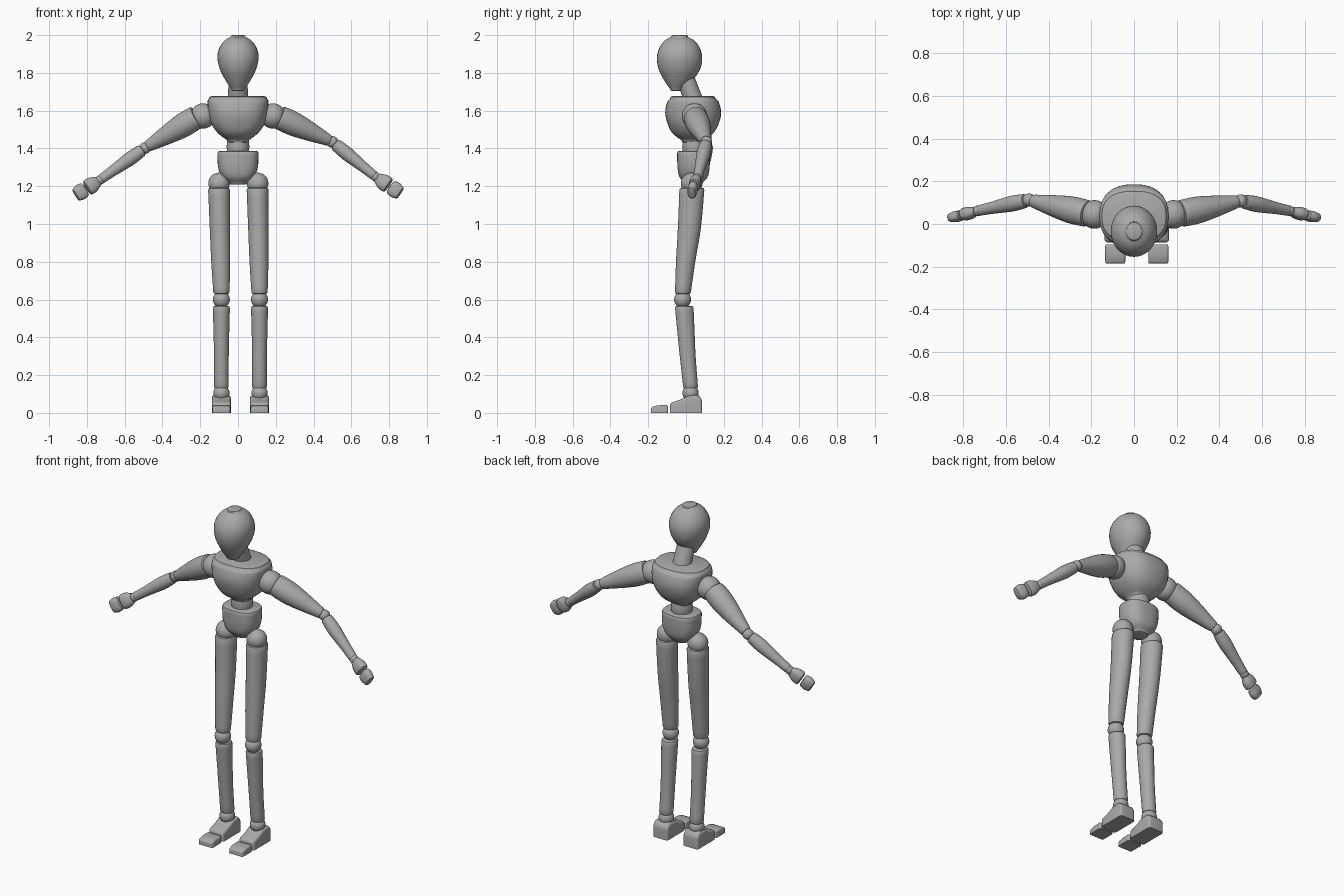
import bpy
import bmesh
import math
from mathutils import Vector

if "Cube" in bpy.data.objects:
    bpy.data.objects.remove(bpy.data.objects["Cube"], do_unlink=True)

# One flat grey for the whole mannequin
grey = bpy.data.materials.new("mannequin_grey")
grey.use_nodes = True
colour = (0.4, 0.4, 0.4, 1)
grey.diffuse_color = colour
grey.node_tree.nodes["Principled BSDF"].inputs["Base Color"].default_value = colour

UP = Vector((0, 0, 1))
BACK = Vector((0, 1, 0))


def finish(bm, name, angle=40):
    bmesh.ops.recalc_face_normals(bm, faces=bm.faces)
    mesh = bpy.data.meshes.new(name)
    bm.to_mesh(mesh)
    bm.free()
    mesh.materials.append(grey)
    part = bpy.data.objects.new(name, mesh)
    bpy.context.collection.objects.link(part)
    bpy.ops.object.select_all(action='DESELECT')
    part.select_set(True)
    bpy.context.view_layer.objects.active = part
    bpy.ops.object.shade_smooth_by_angle(angle=math.radians(angle))
    return part


def spline(a, b, c, d, t):
    """Smooth blend from b to c."""
    return b + (c - a) * t / 2 + (a * 2 - b * 5 + c * 4 - d) * t**2 / 2 \
        + (b * 3 - a - c * 3 + d) * t**3 / 2


def loft(name, sections, axis=UP, power=2, rim=0.012, sides=32, steps=4):
    """Skin rings (centre, width radius, depth radius) smoothly, with rounded rims."""
    axis = axis.normalized()
    depth = (BACK - axis * BACK.dot(axis)).normalized()
    width = depth.cross(axis)
    keys = [Vector((*centre, w, d)) for centre, w, d in sections]
    n = len(keys)
    rings = []
    for i in range(n - 1):
        near = [keys[max(0, min(n - 1, i + k))] for k in (-1, 0, 1, 2)]
        rings += [spline(*near, s / steps) for s in range(steps)]
    rings.append(keys[-1])

    def rim_ring(key, sign):
        out = key.copy()
        shift = axis * rim * sign
        for k in range(3):
            out[k] += shift[k]
        out[3] = max(key[3] - rim, 0.003)
        out[4] = max(key[4] - rim, 0.003)
        return out

    def mid_ring(key, sign):
        out = key.lerp(rim_ring(key, sign), 0.7)
        out[3] = key[3] - rim * 0.3
        out[4] = key[4] - rim * 0.3
        return out

    rings = [rim_ring(rings[0], -1), mid_ring(rings[0], -1)] + rings \
        + [mid_ring(rings[-1], 1), rim_ring(rings[-1], 1)]
    bm = bmesh.new()
    loops = []
    for r in rings:
        loop = []
        for k in range(sides):
            t = math.tau * k / sides
            c, s = math.cos(t), math.sin(t)
            x = math.copysign(abs(c) ** (2 / power), c) * r[3]
            y = math.copysign(abs(s) ** (2 / power), s) * r[4]
            loop.append(bm.verts.new(Vector(r[:3]) + width * x + depth * y))
        loops.append(loop)
    for low, high in zip(loops, loops[1:]):
        for k in range(sides):
            j = (k + 1) % sides
            bm.faces.new((low[k], low[j], high[j], high[k]))
    bm.faces.new(loops[0])
    bm.faces.new(loops[-1])
    return finish(bm, name)


def column(name, rows, x=0, **options):
    """Upright part from rows of (height, depth position, width radius, depth radius)."""
    return loft(name, [((x, y, z), w, d) for z, y, w, d in rows], **options)


def limb(name, start, end, radii, flat=1, **options):
    """Straight part between two points with evenly spaced radii."""
    start, end = Vector(start), Vector(end)
    last = len(radii) - 1
    rows = [(start.lerp(end, i / last), r, r * flat) for i, r in enumerate(radii)]
    return loft(name, rows, axis=end - start, **options)


def ball(name, centre, radius):
    bm = bmesh.new()
    bmesh.ops.create_uvsphere(bm, u_segments=32, v_segments=16, radius=radius)
    bmesh.ops.translate(bm, verts=bm.verts, vec=centre)
    return finish(bm, name)


def wedge(name, x, half, outline, bevel):
    """Side outline of (depth, height) points extruded across the foot."""
    bm = bmesh.new()
    face = bm.faces.new([bm.verts.new((x - half, y, z)) for y, z in outline])
    moved = bmesh.ops.extrude_face_region(bm, geom=[face])["geom"]
    verts = [v for v in moved if isinstance(v, bmesh.types.BMVert)]
    bmesh.ops.translate(bm, verts=verts, vec=(2 * half, 0, 0))
    bmesh.ops.recalc_face_normals(bm, faces=bm.faces)
    edges = [e for e in bm.edges if max(v.co.z for v in e.verts) > 0.01]
    bmesh.ops.bevel(bm, geom=edges, offset=bevel, segments=4, profile=0.5,
                    affect='EDGES', clamp_overlap=True)
    return finish(bm, name, 50)


# Head: egg with the point at the chin
column("head", [(1.715, -.05, .035, .035), (1.76, -.04, .066, .075),
                (1.82, -.035, .096, .11), (1.88, -.034, .109, .12),
                (1.93, -.034, .1, .108), (1.97, -.034, .072, .08),
                (1.99, -.034, .04, .045)], rim=0.01)
column("neck", [(1.64, .045, .053, .055), (1.7, .024, .052, .052),
                (1.78, -.005, .05, .05)])

# Torso: wide shallow bowl with a softly domed top
column("chest", [(1.445, .035, .06, .06), (1.48, .036, .105, .108),
                 (1.53, .038, .141, .135), (1.59, .038, .157, .148),
                 (1.645, .037, .162, .137), (1.662, .036, .155, .122)],
       power=2.5, rim=0.015)
column("waist", [(1.37, .04, .056, .056), (1.41, .04, .06, .06),
                 (1.45, .04, .056, .056)])
column("pelvis", [(1.22, .04, .05, .05), (1.25, .04, .085, .075),
                  (1.3, .04, .105, .085), (1.375, .04, .109, .087)], power=2.6)

# Legs: the stance leans slightly to one side
for side, hip_x, knee_x in (("left", .104, .114), ("right", -.1, -.088)):
    ball(side + "_hip", (hip_x, .03, 1.215), .057)
    thigh = [(.64, -.016, .043, .042), (.8, -.002, .05, .051),
             (.98, .018, .054, .061), (1.18, .031, .058, .066)]
    loft(side + "_thigh", [((knee_x + (hip_x - knee_x) * (z - .64) / .54, y, z), w, d)
                           for z, y, w, d in thigh])
    ball(side + "_knee", (knee_x, -.018, .6), .045)
    column(side + "_shin", [(.14, .024, .039, .039), (.3, .009, .039, .042),
                            (.44, -.001, .042, .046), (.555, -.009, .045, .049)],
           x=knee_x)
    ball(side + "_ankle", (knee_x, .024, .105), .043)
    wedge(side + "_foot", knee_x, .05,
          [(.086, 0), (.086, .07), (.065, .095), (.01, .09), (-.03, .07),
           (-.086, .052), (-.086, 0)], .014)
    wedge(side + "_toes", knee_x, .047,
          [(-.095, 0), (-.095, .042), (-.15, .04), (-.186, .03), (-.186, 0)], .01)

# Arms: spread and lowered, each with its own small pose difference
poses = (
    ("left", 1, (.5, .108, 1.434), (.728, .062, 1.25), (.852, .03, 1.167)),
    ("right", -1, (-.492, .112, 1.402), (-.732, .062, 1.232), (-.852, .03, 1.157)),
)
for side, sign, elbow, wrist, tip in poses:
    shoulder = Vector((sign * .225, .05, 1.562))
    elbow, wrist, tip = Vector(elbow), Vector(wrist), Vector(tip)
    ball(side + "_shoulder", (sign * .185, .045, 1.572), .067)
    limb(side + "_upper_arm", shoulder, elbow.lerp(shoulder, .08),
         (.063, .064, .056, .044, .031), rim=.01)
    ball(side + "_elbow", elbow, .031)
    limb(side + "_forearm", elbow.lerp(wrist, .09), wrist.lerp(elbow, .04),
         (.033, .037, .033, .028, .025), rim=.008)
    ball(side + "_wrist", wrist, .025)
    limb(side + "_palm", wrist.lerp(tip, .12), wrist.lerp(tip, .5),
         (.03, .042, .043), flat=.7, rim=.01, power=2.4)
    limb(side + "_fingers", wrist.lerp(tip, .7), tip,
         (.04, .043, .037), flat=.6, rim=.01, power=2.5)
